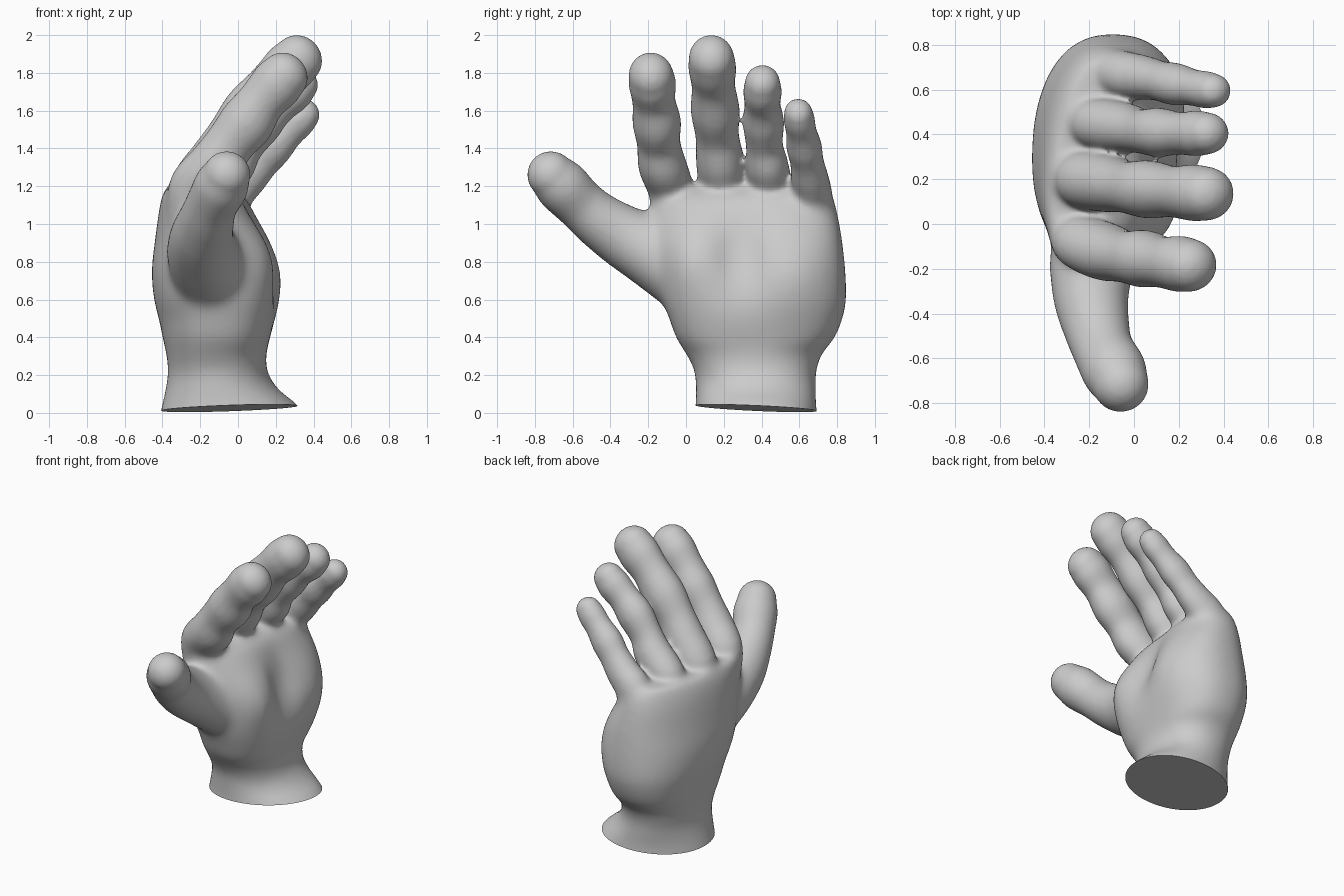
import bpy, bmesh
from math import sin, cos, pi, radians, exp
from mathutils import Vector

if "Cube" in bpy.data.objects:
    bpy.data.objects.remove(bpy.data.objects["Cube"])

N = 32
bm = bmesh.new()


def skin(rings):
    """Close a stack of equal rings into a solid."""
    vs = [[bm.verts.new(p) for p in r] for r in rings]
    for a, b in zip(vs, vs[1:]):
        for i in range(N):
            j = (i + 1) % N
            bm.faces.new((a[i], a[j], b[j], b[i]))
    bm.faces.new(vs[0][::-1])
    bm.faces.new(vs[-1])


def spline(pts, steps=6):
    """Catmull-Rom resampling of rows of numbers."""
    p = [pts[0]] + list(pts) + [pts[-1]]
    out = []
    for k in range(1, len(p) - 2):
        for s in range(steps):
            t = s / steps
            out.append([0.5 * (2 * b + (c - a) * t + (2 * a - 5 * b + 4 * c - d) * t * t
                               + (3 * b - a - 3 * c + d) * t ** 3)
                        for a, b, c, d in zip(p[k - 1], p[k], p[k + 1], p[k + 2])])
    return out + [list(pts[-1])]


def digit(pts, back, pad):
    """Rounded tube through (x, y, z, radius) with a domed tip; fuller on the palm side at its root."""
    path = spline(pts)
    cs = [Vector(q[:3]) for q in path]
    rs = [q[3] for q in path]
    ds = [(cs[min(i + 1, len(cs) - 1)] - cs[max(i - 1, 0)]).normalized() for i in range(len(cs))]
    c, r, d = cs[-1], rs[-1], ds[-1]
    for k in range(1, 8):
        a = k * pi / 2 / 7.5
        cs.append(c + d * r * sin(a))
        rs.append(r * cos(a))
        ds.append(d)
    rings = []
    for k, (c, r, d) in enumerate(zip(cs, rs, ds)):
        v = Vector((1, 0, 0)).cross(d).normalized()
        u = d.cross(v)
        front = back + pad * (1 - k / len(cs))
        ring = []
        for i in range(N):
            ca, sa = cos(2 * pi * i / N), sin(2 * pi * i / N)
            ring.append(c + u * (r * (front if ca > 0 else back) * ca) + v * (r * sa))
        rings.append(ring)
    skin(rings)


def bump(y, z, yc, zc, wy, wz):
    return exp(-((y - yc) / wy) ** 2 - ((z - zc) / wz) ** 2)


# wrist and palm: z, x min, x max, y min, y max, tilt towards the little finger
palm = [(-.20, -.42, .38, .04, .70, .1), (-.05, -.42, .38, .04, .70, .1),
        (.05, -.40, .31, .05, .69, .08), (.12, -.385, .22, .05, .69, .05),
        (.22, -.37, .155, .045, .69, 0), (.31, -.38, .15, .0, .72, 0),
        (.40, -.40, .17, -.055, .79, 0), (.50, -.42, .195, -.09, .83, 0),
        (.60, -.445, .21, -.125, .85, .02), (.75, -.455, .21, -.155, .845, .05),
        (.90, -.435, .17, -.175, .83, .07), (1.05, -.41, .09, -.185, .805, .09),
        (1.14, -.385, .03, -.18, .78, .12), (1.20, -.35, -.07, -.14, .73, .14)]
rings = []
for z, x0, x1, y0, y1, tilt in spline(palm, 4):
    ring = []
    for i in range(N):
        a = 2 * pi * i / N
        ca, sa = cos(a), sin(a)
        p = 2.6 if ca > 0 and z > .35 else 2.05 if z < .2 else 2.25
        k = (abs(ca) ** p + abs(sa) ** p) ** (-1 / p)
        y = (y0 + y1) / 2 + k * sa * (y1 - y0) / 2
        x = (x0 + x1) / 2 + k * ca * (x1 - x0) / 2 + tilt * (y - .38)
        if ca > 0:  # hollow of the palm, thumb muscle and outer edge muscle
            x += (.045 * bump(y, z, .0, .82, .15, .2) + .025 * bump(y, z, .58, .7, .16, .2)
                  - .08 * bump(y, z, .29, .84, .12, .2))
        ring.append((x, y, z))
    rings.append(ring)
skin(rings)

# index, middle, ring and little fingers
for pts in (
    [(-.24, -.04, .98, .12), (-.24, -.08, 1.18, .122), (-.13, -.125, 1.31, .127),
     (-.05, -.145, 1.43, .115), (.04, -.155, 1.54, .128), (.12, -.17, 1.65, .114),
     (.20, -.178, 1.74, .125), (.245, -.185, 1.785, .119)],
    [(-.23, .22, .98, .12), (-.225, .20, 1.18, .13), (-.12, .18, 1.34, .127),
     (-.04, .165, 1.47, .115), (.06, .155, 1.60, .129), (.17, .145, 1.73, .115),
     (.26, .14, 1.82, .126), (.32, .135, 1.875, .121)],
    [(-.20, .46, .98, .10), (-.175, .45, 1.17, .115), (-.05, .43, 1.31, .112),
     (.02, .415, 1.42, .098), (.11, .41, 1.54, .109), (.20, .405, 1.63, .095),
     (.28, .405, 1.70, .102), (.325, .405, 1.745, .094)],
    [(-.14, .68, .93, .10), (-.08, .672, 1.13, .108), (.03, .655, 1.24, .10),
     (.11, .64, 1.33, .089), (.18, .625, 1.41, .094), (.26, .61, 1.49, .081),
     (.32, .60, 1.55, .083), (.352, .595, 1.585, .077)],
):
    digit(pts, 1.08, .2)
# thumb
digit([(-.08, .14, .62, .19), (-.15, -.02, .75, .205), (-.19, -.18, .85, .19),
       (-.195, -.32, .93, .17), (-.17, -.46, 1.02, .147), (-.14, -.56, 1.105, .136),
       (-.09, -.655, 1.20, .143), (-.06, -.715, 1.26, .126)], 1.0, .05)

# fuse all parts into one skin
bmesh.ops.recalc_face_normals(bm, faces=bm.faces)
me = bpy.data.meshes.new("hand")
bm.to_mesh(me)
bm.free()
hand = bpy.data.objects.new("hand", me)
bpy.context.collection.objects.link(hand)
bpy.context.view_layer.objects.active = hand
hand.select_set(True)
rm = hand.modifiers.new("fuse", 'REMESH')
rm.mode = 'VOXEL'
rm.voxel_size = .014
bpy.ops.object.modifier_apply(modifier="fuse")

# soften lightly everywhere, strongly where the digits join the palm
group = hand.vertex_groups.new(name="palm")
for v in hand.data.vertices:
    x, y, z = v.co
    w = min(1, max(0, (1.26 - z) / .16)) * min(1, max(0, (y + .45) / .15))
    group.add([v.index], w, 'REPLACE')
for name, iters, vg in (("soften", 8, ""), ("blend", 70, "palm")):
    sm = hand.modifiers.new(name, 'SMOOTH')
    sm.factor = .5
    sm.iterations = iters
    sm.vertex_group = vg
    bpy.ops.object.modifier_apply(modifier=name)

# flat, slightly slanted cut under the wrist
bm = bmesh.new()
bm.from_mesh(hand.data)
bmesh.ops.bisect_plane(bm, geom=bm.verts[:] + bm.edges[:] + bm.faces[:],
                       plane_co=(-.04, .37, .025), plane_no=(-.04, .05, 1), clear_inner=True)
bmesh.ops.holes_fill(bm, edges=[e for e in bm.edges if e.is_boundary], sides=0)
bmesh.ops.recalc_face_normals(bm, faces=bm.faces)
bm.to_mesh(hand.data)
bm.free()
bpy.ops.object.shade_smooth_by_angle(angle=radians(50))
